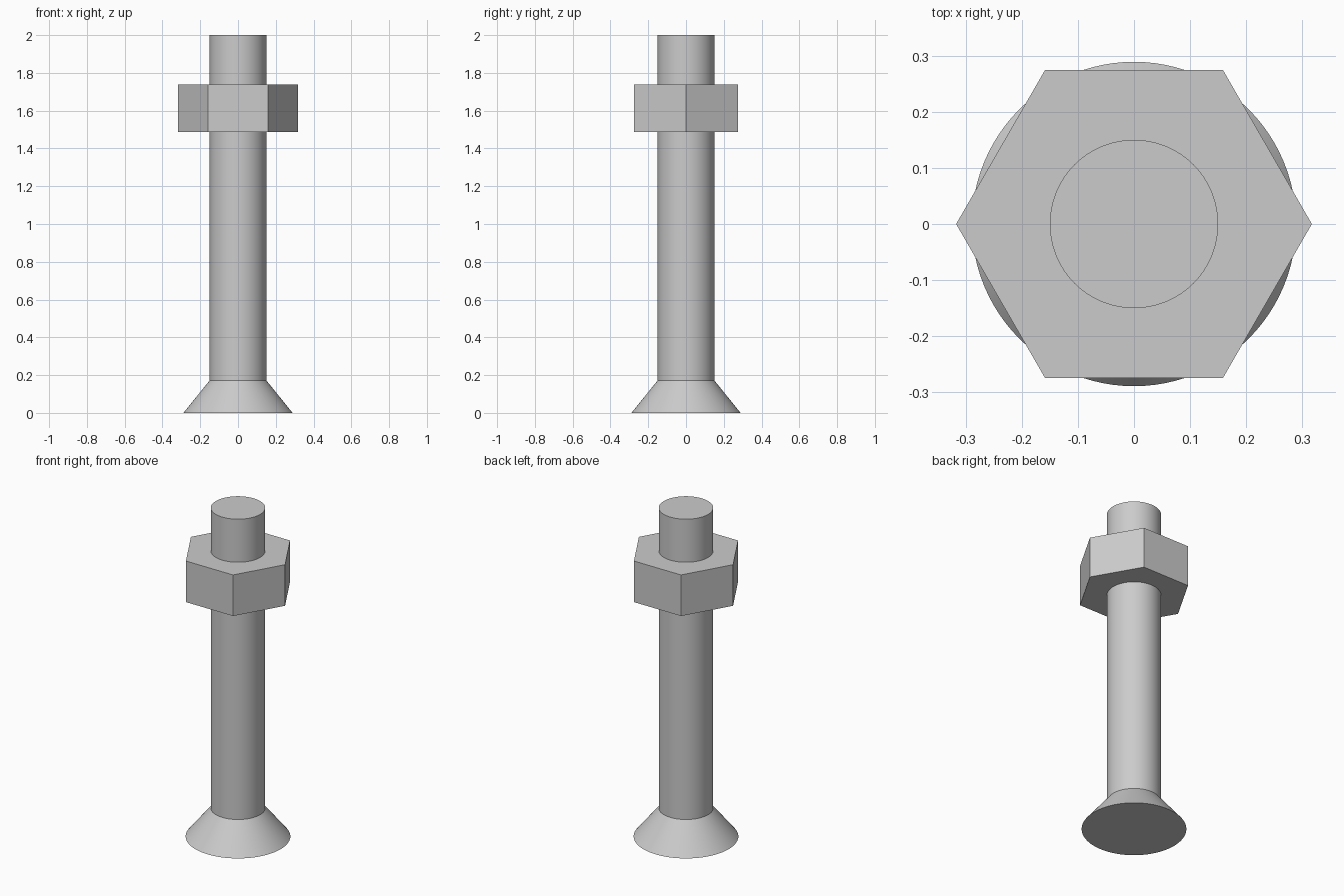
import bpy, bmesh
from math import cos, sin, tau, radians

cube = bpy.data.objects.get("Cube")
if cube:
    bpy.data.objects.remove(cube, do_unlink=True)

steel = bpy.data.materials.new("grey steel")
steel.use_nodes = True
colour = (0.6, 0.6, 0.6, 1)
steel.diffuse_color = colour
steel.node_tree.nodes["Principled BSDF"].inputs["Base Color"].default_value = colour


def lathe(name, profile, sides, closed=False, smooth=False):
    """Turn (radius, z) points about z; closed joins the profile into a ring, otherwise ends are capped."""
    bm = bmesh.new()
    rings = [[bm.verts.new((r * cos(tau * i / sides), r * sin(tau * i / sides), z))
              for i in range(sides)] for r, z in profile]
    pairs = list(zip(rings, rings[1:]))
    if closed:
        pairs.append((rings[-1], rings[0]))
    else:
        bm.faces.new(rings[0][::-1])
        bm.faces.new(rings[-1])
    for a, b in pairs:
        for i in range(sides):
            j = (i + 1) % sides
            bm.faces.new((a[i], a[j], b[j], b[i]))
    bmesh.ops.recalc_face_normals(bm, faces=bm.faces)
    mesh = bpy.data.meshes.new(name)
    bm.to_mesh(mesh)
    bm.free()
    mesh.materials.append(steel)
    obj = bpy.data.objects.new(name, mesh)
    bpy.context.collection.objects.link(obj)
    if smooth:
        bpy.ops.object.select_all(action="DESELECT")
        obj.select_set(True)
        bpy.context.view_layer.objects.active = obj
        bpy.ops.object.shade_smooth_by_angle(angle=radians(30))
    return obj


SHAFT_R, HEAD_R, NUT_R = 0.15, 0.289, 0.317

# Countersunk head and shaft in one turned piece
lathe("bolt", [(HEAD_R, 0), (SHAFT_R, 0.172), (SHAFT_R, 2)], 96, smooth=True)

# Hexagonal nut, corners pointing left and right
lathe("hex_nut", [(NUT_R, 1.488), (NUT_R, 1.738)], 6)
